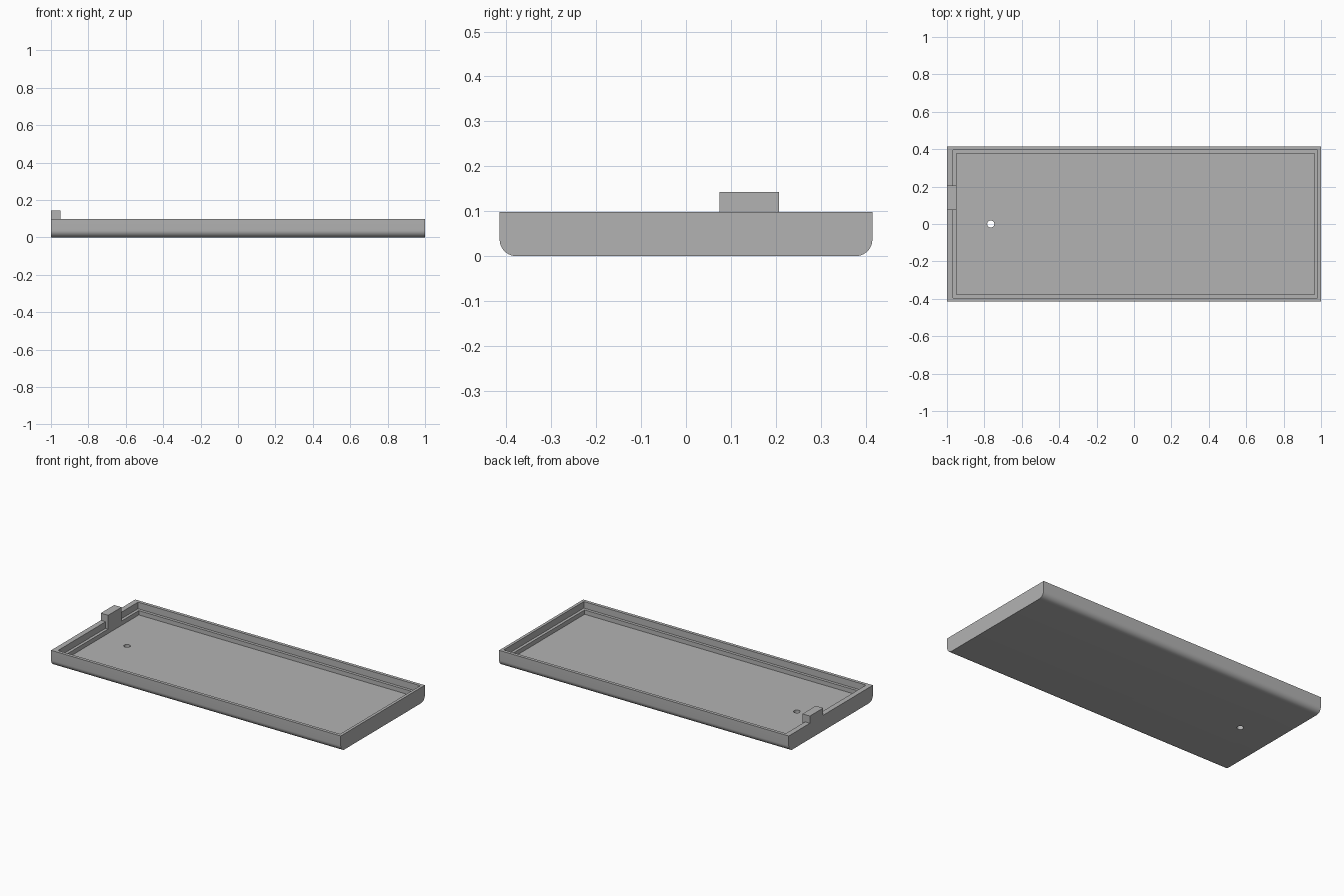
import bpy
import bmesh
import math
from mathutils import Vector

old = bpy.data.objects.get("Cube")
if old:
    bpy.data.objects.remove(old, do_unlink=True)

LENGTH, WIDTH, RIM_Z = 2.0, 0.83, 0.098
FLOOR_Z, LEDGE_Z, TAB_Z = 0.03, 0.057, 0.143

grey = bpy.data.materials.new("plain grey")
grey.use_nodes = True
colour = (0.45, 0.45, 0.45, 1)
grey.diffuse_color = colour
grey.node_tree.nodes["Principled BSDF"].inputs["Base Color"].default_value = colour


def add_object(name, bm):
    mesh = bpy.data.meshes.new(name)
    bm.to_mesh(mesh)
    bm.free()
    mesh.materials.append(grey)
    obj = bpy.data.objects.new(name, mesh)
    bpy.context.collection.objects.link(obj)
    return obj


def box_mesh(low, high):
    low, high = Vector(low), Vector(high)
    bm = bmesh.new()
    bmesh.ops.create_cube(bm, size=1)
    bmesh.ops.scale(bm, vec=high - low, verts=bm.verts)
    bmesh.ops.translate(bm, vec=(low + high) / 2, verts=bm.verts)
    return bm


def combine(target, tool, operation):
    """Apply one boolean and drop the helper."""
    mod = target.modifiers.new(tool.name, "BOOLEAN")
    mod.operation, mod.solver, mod.object = operation, "EXACT", tool
    tool.hide_render = True
    bpy.context.view_layer.objects.active = target
    bpy.ops.object.modifier_apply(modifier=mod.name)
    bpy.data.objects.remove(tool, do_unlink=True)


# Outer shell with the two long bottom edges rounded
bm = box_mesh((-LENGTH / 2, -WIDTH / 2, 0), (LENGTH / 2, WIDTH / 2, RIM_Z))
long_edges = [e for e in bm.edges
              if all(v.co.z < 0.01 for v in e.verts)
              and abs(e.verts[0].co.x - e.verts[1].co.x) > 1]
bmesh.ops.bevel(bm, geom=long_edges, offset=0.037, segments=10,
                profile=0.5, affect="EDGES")
tray = add_object("tray", bm)

# Upper recess leaves a thin rim, lower recess leaves a narrow ledge
combine(tray, add_object("rim_recess", box_mesh(
    (-0.967, -0.395, LEDGE_Z), (0.982, 0.395, 0.2))), "DIFFERENCE")
combine(tray, add_object("floor_recess", box_mesh(
    (-0.949, -0.377, FLOOR_Z), (0.964, 0.377, 0.2))), "DIFFERENCE")

# Round hole through the floor
bm = bmesh.new()
bmesh.ops.create_cone(bm, cap_ends=True, segments=32,
                      radius1=0.019, radius2=0.019, depth=0.2)
bmesh.ops.translate(bm, vec=(-0.766, 0, 0), verts=bm.verts)
combine(tray, add_object("floor_hole", bm), "DIFFERENCE")

# Locating tab rising from the ledge at the right end
combine(tray, add_object("tab", box_mesh(
    (-LENGTH / 2, 0.075, LEDGE_Z), (-0.949, 0.207, TAB_Z))), "UNION")

bpy.ops.object.select_all(action="DESELECT")
tray.select_set(True)
bpy.context.view_layer.objects.active = tray
bpy.ops.object.shade_smooth_by_angle(angle=math.radians(30))
